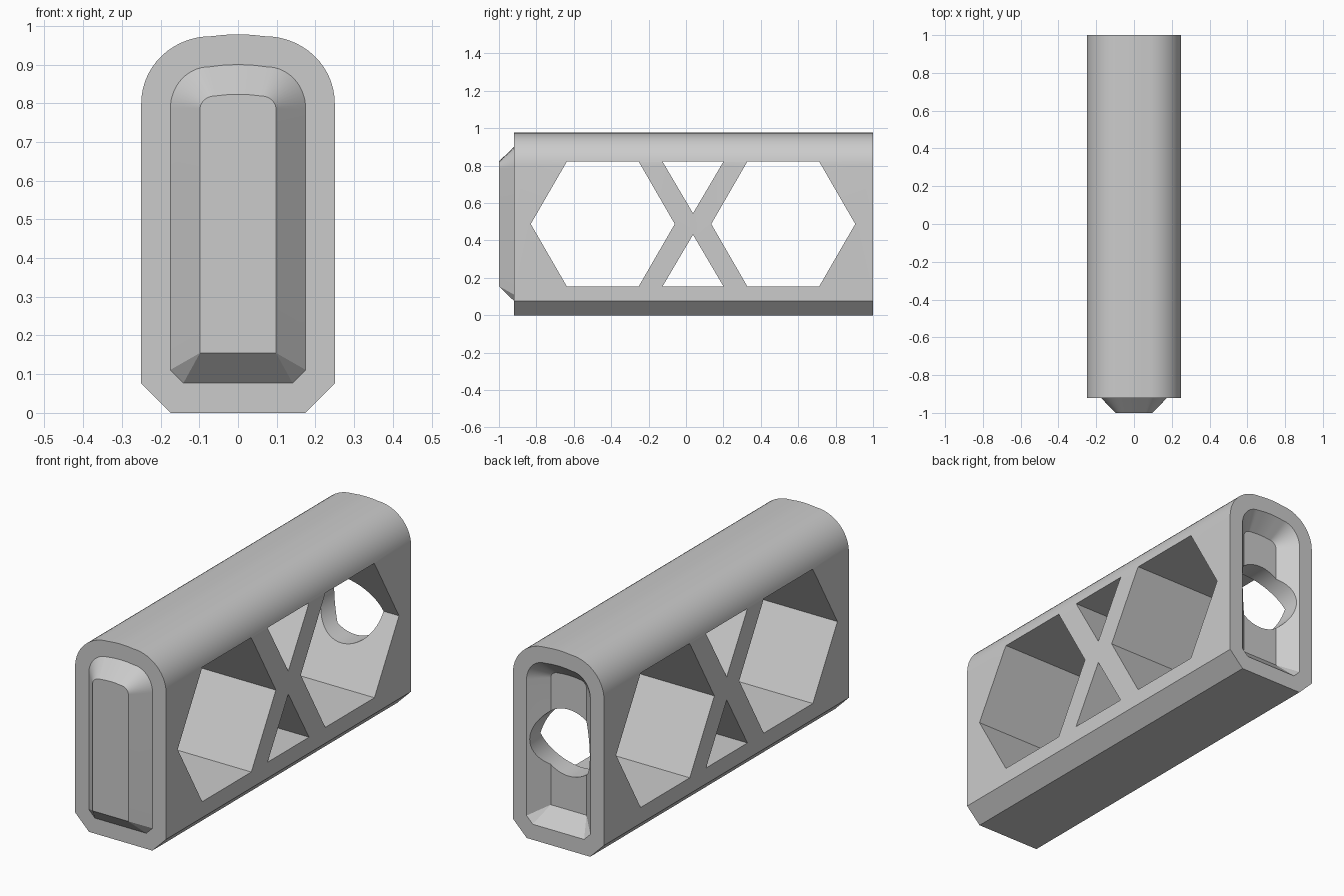
import bpy, bmesh
from math import sin, cos, pi

cube = bpy.data.objects.get("Cube")
if cube:
    bpy.data.objects.remove(cube, do_unlink=True)

grey = bpy.data.materials.new("light_grey")
grey.use_nodes = True
colour = (0.6, 0.6, 0.6, 1)
grey.diffuse_color = colour
grey.node_tree.nodes["Principled BSDF"].inputs["Base Color"].default_value = colour

ARC_STEPS = 14


def arch(half_width, bottom, chamfer, spring, radius, top, bulge):
    """Closed outline in x, z: chamfered foot, rounded shoulders, slightly crowned top."""
    right = [(half_width - chamfer, bottom), (half_width, bottom + chamfer)]
    rise = top - bulge - spring
    for i in range(ARC_STEPS + 1):
        a = pi / 2 * i / ARC_STEPS
        right.append((half_width - radius + radius * cos(a), spring + rise * sin(a)))
    x = half_width - radius
    right.append((x / 2, top - bulge / 4))
    return right + [(0, top)] + [(-x, z) for x, z in reversed(right)]


def make_object(name, bm):
    bmesh.ops.remove_doubles(bm, verts=bm.verts, dist=0.0001)
    bmesh.ops.recalc_face_normals(bm, faces=bm.faces)
    mesh = bpy.data.meshes.new(name)
    bm.to_mesh(mesh)
    bm.free()
    mesh.materials.append(grey)
    obj = bpy.data.objects.new(name, mesh)
    bpy.context.collection.objects.link(obj)
    return obj


def loft(name, loops):
    """Skin a series of equal-length 3D loops and cap both ends."""
    bm = bmesh.new()
    rings = [[bm.verts.new(p) for p in loop] for loop in loops]
    for a, b in zip(rings, rings[1:]):
        for i in range(len(a)):
            j = (i + 1) % len(a)
            bm.faces.new((a[i], a[j], b[j], b[i]))
    bm.faces.new(rings[0])
    bm.faces.new(rings[-1])
    return make_object(name, bm)


# Body with a tapered plug at the front and a matching socket at the back
shell = arch(0.25, 0, 0.076, 0.8, 0.18, 0.978, 0.005)
rim = arch(0.175, 0.077, 0.034, 0.785, 0.1, 0.9, 0.006)
tip = arch(0.098, 0.155, 0, 0.785, 0.04, 0.823, 0.004)
stations = [(tip, 0.92), (rim, 1), (shell, 1), (shell, -0.92), (rim, -0.92), (tip, -1)]
body = loft("body", [[(x, y, z) for x, z in outline] for outline, y in stations])


def side_cutter(name, outline):
    return loft(name, [[(x, y, z) for y, z in outline] for x in (-0.4, 0.4)])


# Hexagonal and triangular windows through the sides
MID, HALF = 0.488, 0.333
cutters = []
for name, centre in (("front_window", -0.445), ("rear_window", 0.52)):
    hexagon = [(centre + 0.385 * cos(i * pi / 3), MID + 0.3845 * sin(i * pi / 3))
               for i in range(6)]
    cutters.append(side_cutter(name, hexagon))
for name, s in (("upper_window", 1), ("lower_window", -1)):
    triangle = [(-0.125, MID + s * HALF), (0.2, MID + s * HALF), (0.0375, MID + s * 0.057)]
    cutters.append(side_cutter(name, triangle))

# Round bore from the socket into the rear window
circle = [(0.165 * cos(i * pi / 32), MID + 0.165 * sin(i * pi / 32)) for i in range(64)]
cutters.append(loft("bore", [[(x, y, z) for x, z in circle] for y in (0.6, 1.1)]))

# Apply the cuts
bpy.context.view_layer.objects.active = body
for cutter in cutters:
    cutter.hide_render = True
    cut = body.modifiers.new(cutter.name, "BOOLEAN")
    cut.operation = "DIFFERENCE"
    cut.solver = "EXACT"
    cut.object = cutter
    bpy.ops.object.modifier_apply(modifier=cut.name)
for cutter in cutters:
    bpy.data.objects.remove(cutter, do_unlink=True)

# Smooth the rounded surfaces, keep the hard edges
bpy.ops.object.select_all(action="DESELECT")
body.select_set(True)
bpy.ops.object.shade_smooth_by_angle(angle=pi / 7)
